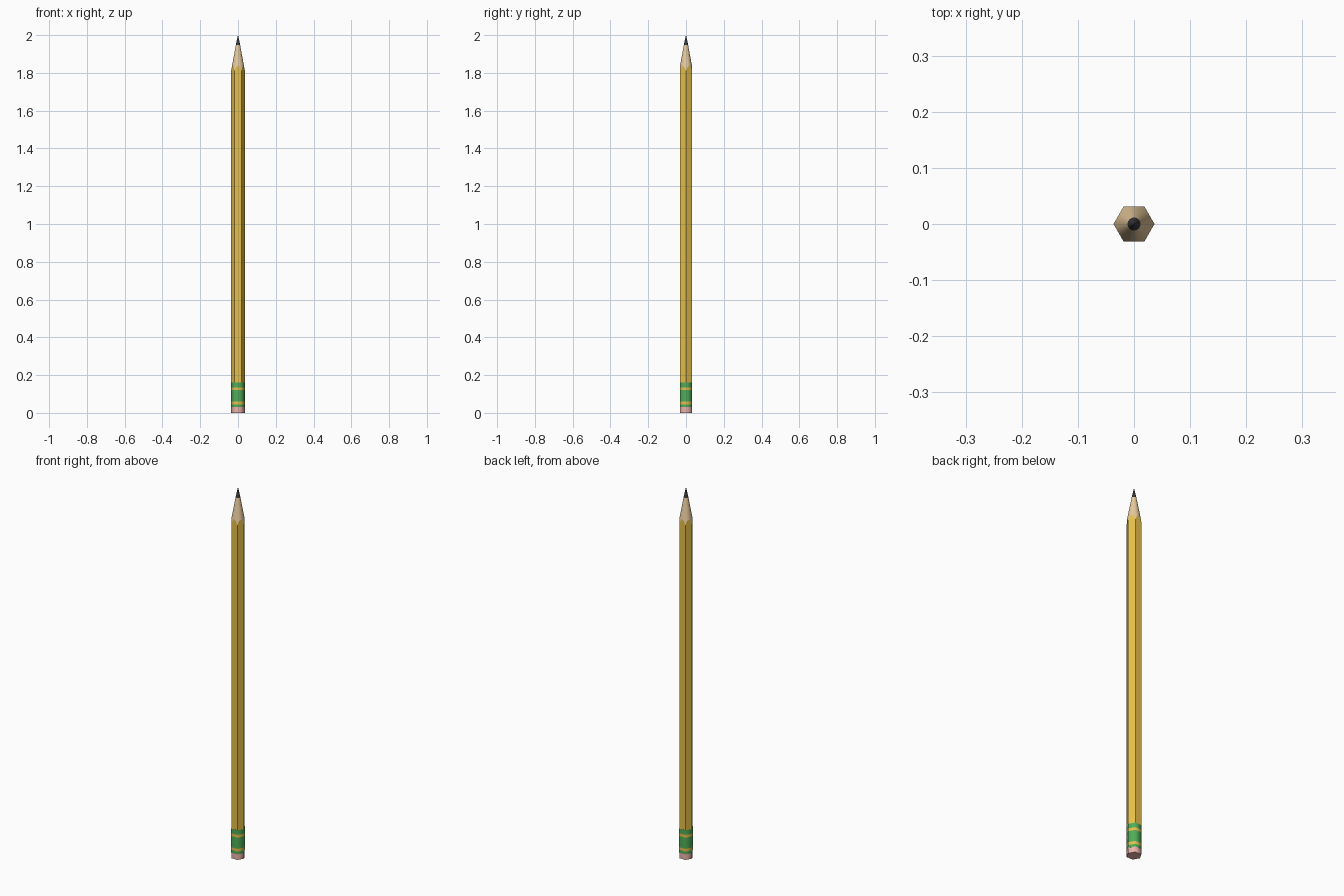
import bpy, bmesh, math

if "Cube" in bpy.data.objects:
    bpy.data.objects.remove(bpy.data.objects["Cube"])

R = 0.0365                                   # corner radius of the hexagon
APOTHEM = R * math.cos(math.pi / 6)
STEPS = 8                                    # segments per flat side
N = 6 * STEPS
CONE_LOW, CONE_HIGH, LEAD_R = 1.81, 1.947, 0.0115


def mat(name, rgb):
    m = bpy.data.materials.new(name)
    m.diffuse_color = (*rgb, 1)
    m.use_nodes = True
    m.node_tree.nodes["Principled BSDF"].inputs["Base Color"].default_value = m.diffuse_color
    return m


def hex_r(a, scale=1.0):
    # distance from the axis to the hexagon in direction a
    return scale * APOTHEM / math.cos(a % (math.pi / 3) - math.pi / 6)


def cone_z(r):
    # height at which the sharpening cone has radius r
    return CONE_HIGH - (r - LEAD_R) / (R - LEAD_R) * (CONE_HIGH - CONE_LOW)


def loft(name, rings, material, n=N, smooth=None, cap_low=False, cap_high=False):
    # each ring is a function: angle -> (radius, height)
    bm = bmesh.new()
    loops = []
    for ring in rings:
        loop = []
        for i in range(n):
            a = 2 * math.pi * i / n
            r, z = ring(a)
            loop.append(bm.verts.new((r * math.cos(a), r * math.sin(a), z)))
        loops.append(loop)
    for lo, hi in zip(loops, loops[1:]):
        for i in range(n):
            j = (i + 1) % n
            bm.faces.new((lo[i], lo[j], hi[j], hi[i]))
    if cap_low:
        bm.faces.new(loops[0][::-1])
    if cap_high:
        bm.faces.new(loops[-1])
    me = bpy.data.meshes.new(name)
    bm.to_mesh(me)
    bm.free()
    ob = bpy.data.objects.new(name, me)
    bpy.context.collection.objects.link(ob)
    me.materials.append(material)
    if smooth:
        bpy.ops.object.select_all(action='DESELECT')
        ob.select_set(True)
        bpy.context.view_layer.objects.active = ob
        bpy.ops.object.shade_smooth_by_angle(angle=math.radians(smooth))
    return ob


def hex_ring(z, scale=1.0):
    return lambda a: (hex_r(a, scale), z)


def round_ring(r, z):
    return lambda a: (r, z)


def scallop(a):
    return hex_r(a), cone_z(hex_r(a))


yellow = mat("yellow_paint", (0.80, 0.53, 0.07))
wood = mat("bare_wood", (0.80, 0.59, 0.33))
graphite = mat("graphite", (0.04, 0.04, 0.045))
green = mat("green_metal", (0.08, 0.42, 0.10))
pink = mat("pink_rubber", (0.85, 0.45, 0.40))

# Painted shaft with scalloped upper edge
loft("shaft", [hex_ring(0.16), scallop], yellow)

# Sharpened wood and lead point
loft("sharpened_wood", [scallop, round_ring(LEAD_R, CONE_HIGH)], wood, smooth=30)
loft("lead_point", [round_ring(LEAD_R, CONE_HIGH), round_ring(0.0004, 2.0)],
     graphite, smooth=30, cap_high=True)

# Ferrule made of green and yellow bands
bands = [(0.03, 0.045, green), (0.045, 0.06, yellow), (0.06, 0.12, green),
         (0.12, 0.135, yellow), (0.135, 0.16, green)]
for k, (z0, z1, m) in enumerate(bands):
    loft(f"ferrule_band_{k + 1}", [hex_ring(z0, 1.01), hex_ring(z1, 1.01)], m,
         n=6, smooth=65)

# Eraser
loft("eraser", [hex_ring(0.0), hex_ring(0.03)], pink, n=6, smooth=65, cap_low=True)
